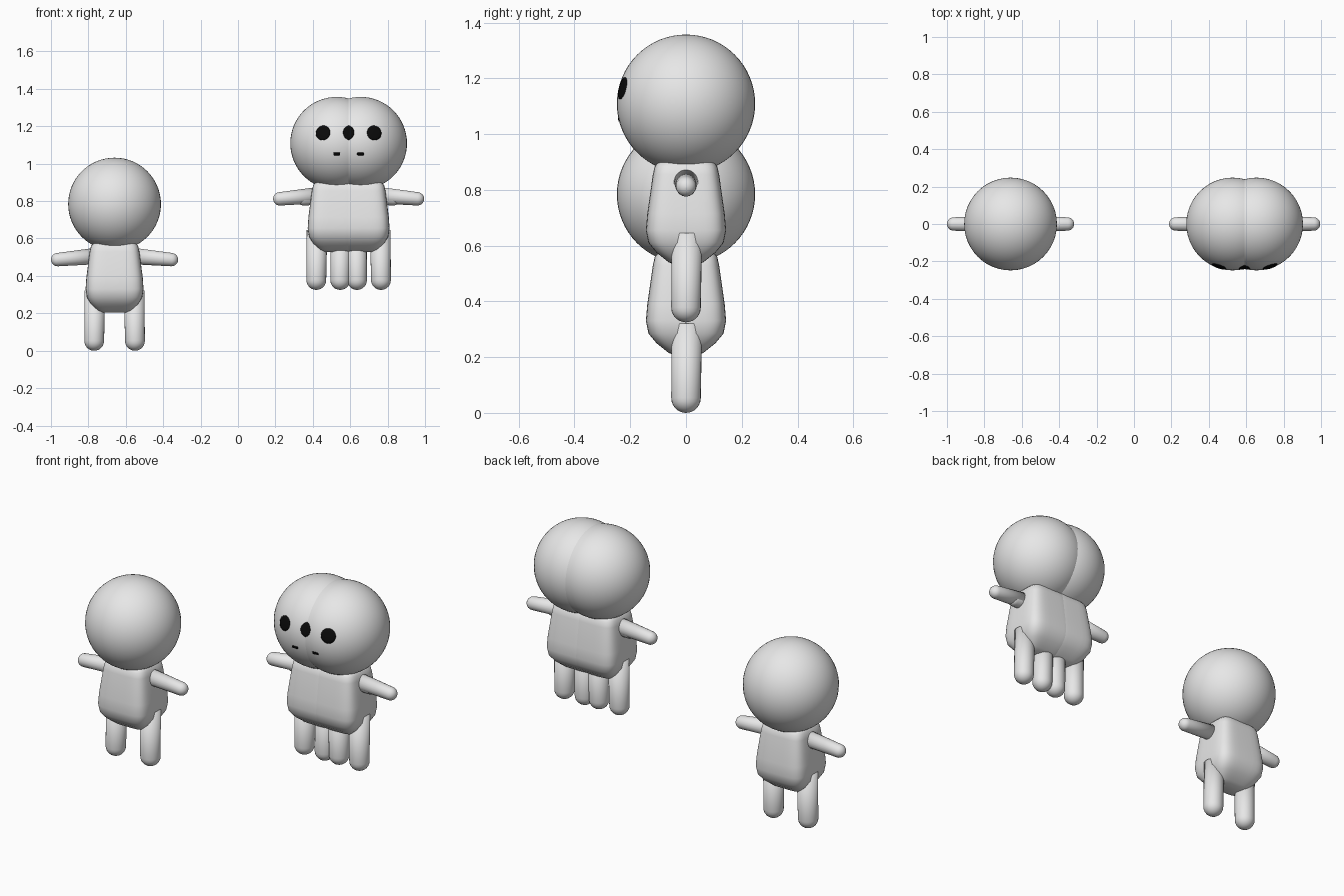
import bpy, bmesh, math
from mathutils import Vector, Matrix

cube = bpy.data.objects.get("Cube")
if cube:
    bpy.data.objects.remove(cube, do_unlink=True)


def make_material(name, value):
    mat = bpy.data.materials.new(name)
    mat.use_nodes = True
    mat.diffuse_color = (value, value, value, 1)
    mat.node_tree.nodes["Principled BSDF"].inputs["Base Color"].default_value = (value, value, value, 1)
    return mat


GREY = make_material("light grey", 0.8)
BLACK = make_material("black", 0.003)

HEAD_R = 0.248
HEAD_Z = 0.784


def loft(name, rings, mat, matrix, power=2, sides=32):
    """Skin a stack of (z, half_x, half_y) superellipse rings, closing both ends."""
    bm = bmesh.new()
    loops = []
    for z, hx, hy in rings:
        loop = []
        for i in range(sides):
            a = math.tau * (i + 0.5) / sides
            c, s = math.cos(a), math.sin(a)
            x = math.copysign(abs(c) ** (2 / power), c) * hx
            y = math.copysign(abs(s) ** (2 / power), s) * hy
            loop.append(bm.verts.new((x, y, z)))
        loops.append(loop)
    for low, high in zip(loops, loops[1:]):
        for i in range(sides):
            j = (i + 1) % sides
            bm.faces.new((low[i], low[j], high[j], high[i]))
    bm.faces.new(loops[0][::-1])
    bm.faces.new(loops[-1])
    return finish(name, bm, mat, matrix)


def finish(name, bm, mat, matrix):
    bm.transform(matrix)
    bmesh.ops.recalc_face_normals(bm, faces=bm.faces)
    mesh = bpy.data.meshes.new(name)
    bm.to_mesh(mesh)
    bm.free()
    mesh.materials.append(mat)
    mesh.polygons.foreach_set("use_smooth", [True] * len(mesh.polygons))
    obj = bpy.data.objects.new(name, mesh)
    bpy.context.collection.objects.link(obj)
    return obj


def limb(name, tip, root, r_tip, r_root, origin):
    """Round-ended rod; tip is the centre of its rounded end."""
    tip, root = Vector(tip), Vector(root)
    axis = root - tip
    rings = []
    for k in range(7):
        a = math.pi / 2 * (k + 0.15) / 6.15
        rings.append((-r_tip * math.cos(a), r_tip * math.sin(a), r_tip * math.sin(a)))
    rings.append((axis.length, r_root, r_root))
    turn = axis.to_track_quat("Z", "Y").to_matrix().to_4x4()
    loft(name, rings, GREY, origin @ Matrix.Translation(tip) @ turn, sides=24)


def head_plate(name, x, z, hx, hz, origin, power):
    """Thin curved plate hugging the front of the head."""
    y = -math.sqrt(HEAD_R ** 2 - x * x - z * z)
    turn = Vector((x, y, z)).to_track_quat("Z", "Y").to_matrix().to_4x4()
    rings = [(HEAD_R - 0.006, hx, hz)]
    for f in (1, 0.7, 0.4, 0.1):
        drop = math.sqrt((HEAD_R + 0.002) ** 2 - (f * max(hx, hz)) ** 2)
        rings.append((drop, hx * f, hz * f))
    centre = origin @ Matrix.Translation((0, 0, HEAD_Z))
    loft(name, rings, BLACK, centre @ turn, power, 24)


TORSO = [(0.203, 0.07, 0.03), (0.215, 0.093, 0.062), (0.25, 0.127, 0.106),
         (0.285, 0.148, 0.135), (0.33, 0.155, 0.144), (0.39, 0.151, 0.139),
         (0.53, 0.133, 0.119), (0.56, 0.126, 0.112), (0.575, 0.112, 0.1),
         (0.582, 0.09, 0.08)]


def figure(label, x, z, face):
    origin = Matrix.Translation((x, 0, z))

    # head and torso
    bm = bmesh.new()
    bmesh.ops.create_uvsphere(bm, u_segments=48, v_segments=32, radius=HEAD_R)
    finish(label + "_head", bm, GREY, origin @ Matrix.Translation((0, 0, HEAD_Z)))
    loft(label + "_torso", TORSO, GREY, origin, 4.5, 48)

    # arms, legs and eyes on both sides
    for side, s in (("left", 1), ("right", -1)):
        limb(f"{label}_{side}_arm", (s * 0.304, 0, 0.487), (s * 0.08, 0, 0.508),
             0.036, 0.045, origin)
        limb(f"{label}_{side}_leg", (s * 0.109, 0, 0.053), (s * 0.105, 0.003, 0.32),
             0.053, 0.055, origin)
        if face:
            head_plate(f"{label}_{side}_eye", s * 0.0735, 0.056, 0.04, 0.04, origin, 2)

    # mouth
    if face:
        head_plate(label + "_mouth", 0, -0.057, 0.018, 0.007, origin, 8)


# one plain figure, and two merged figures standing higher
figure("plain_figure", -0.66, 0, False)
figure("merged_right_figure", 0.5275, 0.325, True)
figure("merged_left_figure", 0.6555, 0.325, True)
